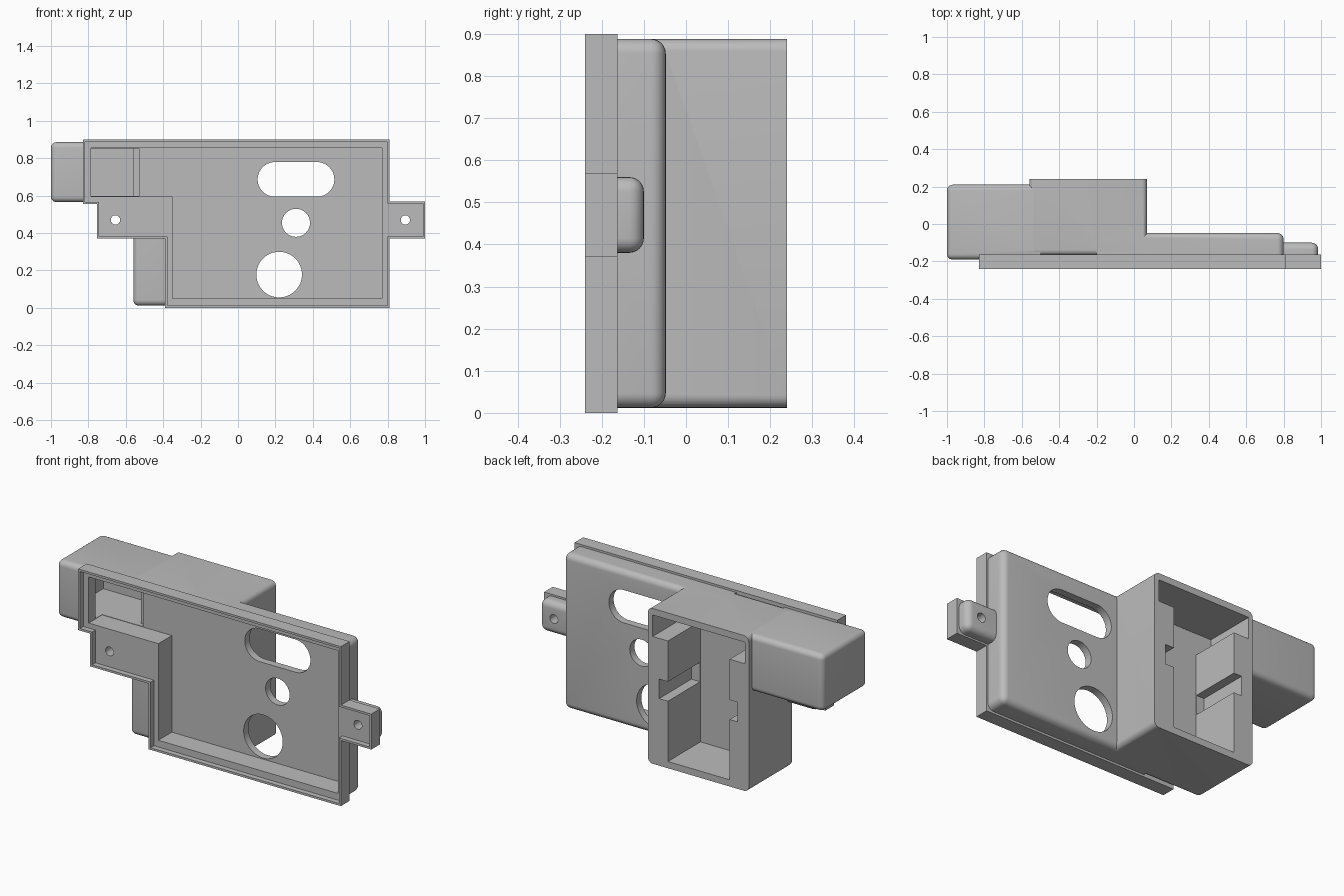
import bpy, bmesh, math
from mathutils import Vector

if "Cube" in bpy.data.objects:
    bpy.data.objects.remove(bpy.data.objects["Cube"], do_unlink=True)

grey = bpy.data.materials.new("plain grey plastic")
grey.use_nodes = True
grey.diffuse_color = (0.5, 0.5, 0.5, 1)
grey.node_tree.nodes["Principled BSDF"].inputs["Base Color"].default_value = (0.5, 0.5, 0.5, 1)


def finish(bm, name):
    bmesh.ops.recalc_face_normals(bm, faces=bm.faces[:])
    mesh = bpy.data.meshes.new(name)
    bm.to_mesh(mesh)
    bm.free()
    mesh.materials.append(grey)
    obj = bpy.data.objects.new(name, mesh)
    bpy.context.collection.objects.link(obj)
    return obj


def box(name, x, y, z, radius=0, sharp=()):
    """Box from ranges; edges on the sides listed in sharp stay unrounded."""
    bm = bmesh.new()
    bmesh.ops.create_cube(bm, size=1)
    for v in bm.verts:
        v.co = Vector([r[0] if c < 0 else r[1] for c, r in zip(v.co, (x, y, z))])
    if radius:
        def on_sharp(edge):
            return any(all(abs(v.co[axis] - value) < 1e-5 for v in edge.verts)
                       for axis, value in sharp)
        edges = [e for e in bm.edges if not on_sharp(e)]
        bmesh.ops.bevel(bm, geom=edges, offset=radius, segments=6,
                        profile=0.5, affect='EDGES')
    return finish(bm, name)


def prism(name, points, y0, y1):
    """Extrude an x-z outline along y."""
    bm = bmesh.new()
    face = bm.faces.new([bm.verts.new((px, y0, pz)) for px, pz in points])
    out = bmesh.ops.extrude_face_region(bm, geom=[face])["geom"]
    bmesh.ops.translate(bm, vec=(0, y1 - y0, 0),
                        verts=[g for g in out if isinstance(g, bmesh.types.BMVert)])
    return finish(bm, name)


def slot(name, cx, cz, r, half=0, n=24):
    """Round or stadium-shaped through cutter."""
    pts = []
    for side in (1, -1):
        for i in range(n + (1 if half else 0)):
            a = math.pi * i / n - side * math.pi / 2
            pts.append((cx + side * half + r * math.cos(a), cz + r * math.sin(a)))
    return prism(name, pts, -0.4, 0)


def inset(points, d):
    """Shrink a clockwise right-angled outline."""
    result = []
    for i, p in enumerate(points):
        p = Vector(p)
        a = (p - Vector(points[i - 1])).normalized()
        b = (Vector(points[(i + 1) % len(points)]) - p).normalized()
        result.append(tuple(p + d * Vector((a.y + b.y, -a.x - b.x))))
    return result


def combine(target, other, operation):
    mod = target.modifiers.new("combine", 'BOOLEAN')
    mod.operation, mod.solver, mod.object = operation, 'EXACT', other
    graph = bpy.context.evaluated_depsgraph_get()
    mesh = bpy.data.meshes.new_from_object(target.evaluated_get(graph))
    target.modifiers.clear()
    target.data = mesh
    bpy.data.objects.remove(other, do_unlink=True)


# Front flange following the whole outline, with both screw ears
outline = [(-0.83, 0.9), (0.81, 0.9), (0.81, 0.57), (1, 0.57), (1, 0.37), (0.81, 0.37),
           (0.81, 0), (-0.39, 0), (-0.39, 0.37), (-0.755, 0.37), (-0.755, 0.555),
           (-0.83, 0.555)]
housing = prism("housing", outline, -0.24, -0.163)

# Solid masses behind the flange
FRONT, BACK, BODY_Z = -0.175, 0.24, (0.012, 0.888)
masses = [
    box("panel", (-0.2, 0.8), (FRONT, -0.048), BODY_Z, 0.035, [(1, FRONT), (0, -0.2)]),
    box("compartment", (-0.56, 0.07), (-0.168, BACK), BODY_Z, 0.03, [(1, BACK)]),
    box("side_box", (-1, -0.5), (-0.19, 0.21), (0.565, 0.886), 0.03, [(0, -0.5)]),
    box("left_ear", (-0.745, -0.5), (FRONT, -0.1), (0.38, 0.56), 0.035,
        [(1, FRONT), (0, -0.5)]),
    box("right_ear", (0.7, 0.985), (FRONT, -0.1), (0.38, 0.56), 0.035,
        [(1, FRONT), (0, 0.7)]),
]
for mass in masses:
    combine(housing, mass, 'UNION')

# Front recess, main cavity, side hollow, rear pocket with notches, and openings
cavity = [(-0.785, 0.855), (0.77, 0.855), (0.77, 0.05), (-0.35, 0.05), (-0.35, 0.595),
          (-0.785, 0.595)]
cutters = [
    prism("lip_recess", inset(outline, 0.012), -0.4, -0.21),
    prism("main_cavity", cavity, -0.4, -0.09),
    box("side_hollow", (-0.96, -0.56), (-0.15, 0.17), (0.597, 0.853)),
    box("side_opening", (-0.783, -0.53), (-0.12, -0.065), (0.598, 0.852)),
    box("rear_pocket", (-0.44, -0.055), (-0.05, 0.4), (0.05, 0.85)),
    box("upper_notch", (-0.535, 0.04), (-0.049, 0.4), (0.73, 0.851)),
    box("middle_notch", (-0.49, 0), (-0.048, 0.4), (0.39, 0.5)),
    slot("long_opening", 0.31, 0.687, 0.0925, 0.1125),
    slot("small_opening", 0.31, 0.455, 0.075),
    slot("large_opening", 0.22, 0.178, 0.122),
    slot("left_screw_hole", -0.655, 0.47, 0.025, n=12),
    slot("right_screw_hole", 0.895, 0.47, 0.025, n=12),
]
for cutter in cutters:
    combine(housing, cutter, 'DIFFERENCE')

# Smooth rounded edges while keeping corners crisp
bpy.ops.object.select_all(action='DESELECT')
housing.select_set(True)
bpy.context.view_layer.objects.active = housing
bpy.ops.object.shade_smooth_by_angle(angle=math.radians(30))
